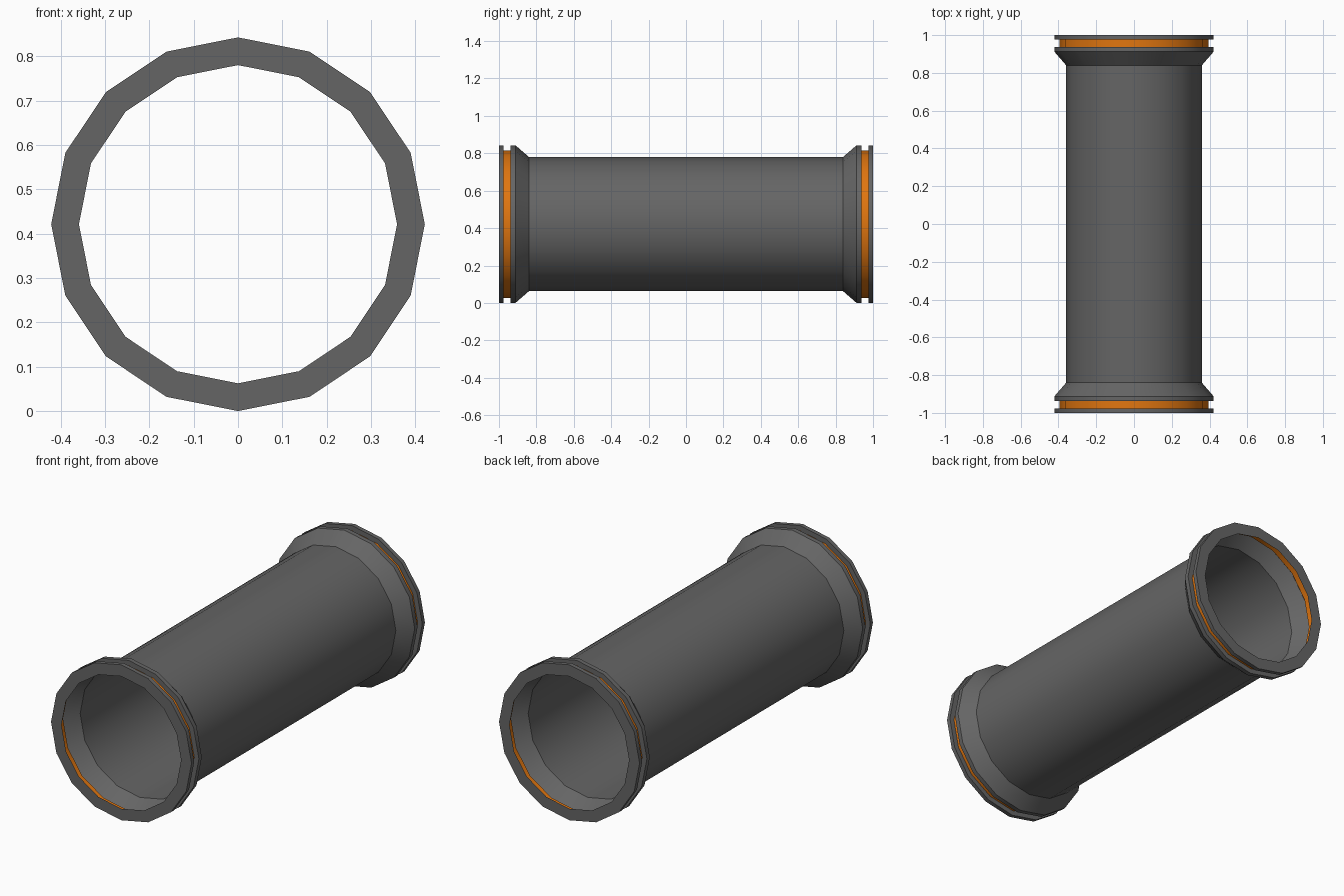
import bpy, bmesh, math

if "Cube" in bpy.data.objects:
    bpy.data.objects.remove(bpy.data.objects["Cube"])

SIDES = 16
RIM, SEAL, BORE = 0.4215, 0.394, 0.359   # radii of flange, seal band, pipe


def material(name, color):
    m = bpy.data.materials.new(name)
    m.diffuse_color = (*color, 1)
    m.use_nodes = True
    m.node_tree.nodes["Principled BSDF"].inputs["Base Color"].default_value = m.diffuse_color
    return m


grey = material("dark grey", (0.13, 0.13, 0.13))
orange = material("orange", (0.75, 0.18, 0.005))


def lathe(name, profile, mat):
    """Spin (y, radius) points around the pipe axis as an open shell."""
    bm = bmesh.new()
    rings = []
    for y, r in profile:
        angles = [2 * math.pi * i / SIDES for i in range(SIDES)]
        rings.append([bm.verts.new((r * math.sin(a), y, RIM + r * math.cos(a)))
                      for a in angles])
    for a, b in zip(rings, rings[1:]):
        for i in range(SIDES):
            j = (i + 1) % SIDES
            bm.faces.new((a[i], b[i], b[j], a[j]))
    # profiles run towards +y, so make the winding face outwards
    if profile[0][0] > profile[-1][0]:
        bmesh.ops.reverse_faces(bm, faces=bm.faces[:])
    mesh = bpy.data.meshes.new(name)
    bm.to_mesh(mesh)
    bm.free()
    mesh.materials.append(mat)
    ob = bpy.data.objects.new(name, mesh)
    bpy.context.collection.objects.link(ob)
    bpy.ops.object.select_all(action='DESELECT')
    ob.select_set(True)
    bpy.context.view_layer.objects.active = ob
    bpy.ops.object.shade_smooth_by_angle(angle=math.radians(30))


# Straight pipe
lathe("pipe", [(-0.84, BORE), (0.84, BORE)], grey)

for side, s in (("front", -1), ("back", 1)):
    def end(name, pts, mat):
        pts = sorted([(s * y, r) for y, r in pts], key=lambda p: p[0]) if mat == orange \
            else [(s * y, r) for y, r in (pts if s > 0 else pts[::-1])]
        lathe(side + "_" + name, pts, mat)

    # Flared collar ending in a ring
    end("collar", [(0.84, BORE), (0.912, RIM), (0.937, RIM), (0.937, SEAL)], grey)
    # Orange seal band in the groove
    end("seal_band", [(0.937, SEAL), (0.977, SEAL)], orange)
    # End flange with flat face
    end("flange", [(0.977, SEAL), (0.977, RIM), (1.0, RIM), (1.0, BORE)], grey)
